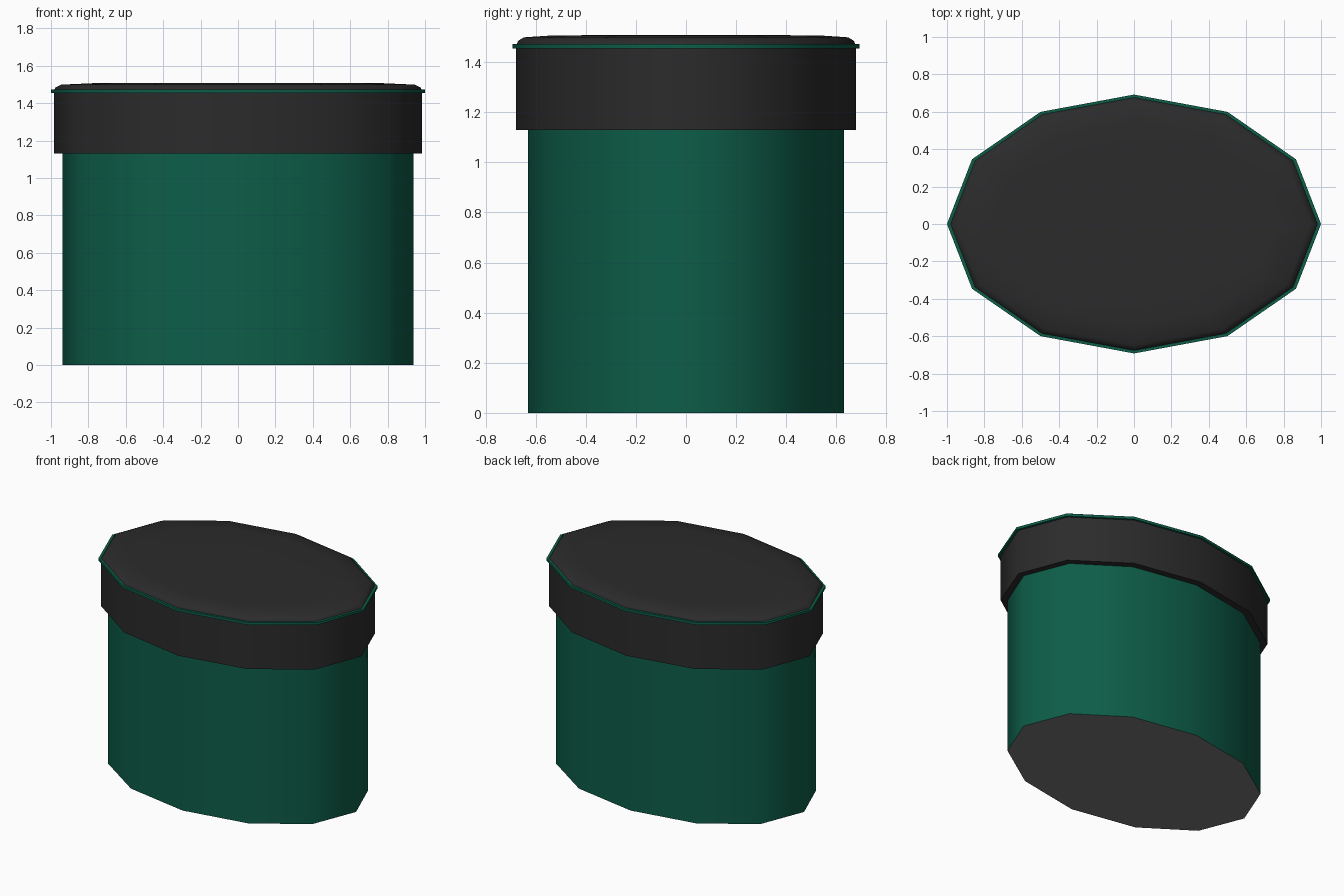
import bpy
import math

cube = bpy.data.objects.get("Cube")
if cube:
    bpy.data.objects.remove(cube, do_unlink=True)

SIDES = 12


def material(name, color):
    mat = bpy.data.materials.new(name)
    mat.use_nodes = True
    rgba = (*color, 1.0)
    mat.diffuse_color = rgba
    mat.node_tree.nodes["Principled BSDF"].inputs["Base Color"].default_value = rgba
    return mat


green = material("deep green", (0.004, 0.11, 0.065))
black = material("soft black", (0.024, 0.024, 0.024))
grey = material("base grey", (0.19, 0.19, 0.19))


def oval_stack(name, profile, mat, bottom_mat=None):
    """Closed twelve-sided oval solid from (x radius, y radius, height) rings."""
    verts, faces = [], []
    for rx, ry, z in profile:
        for i in range(SIDES):
            a = math.tau * i / SIDES
            verts.append((rx * math.cos(a), ry * math.sin(a), z))
    for r in range(len(profile) - 1):
        for i in range(SIDES):
            j = (i + 1) % SIDES
            low, high = r * SIDES, (r + 1) * SIDES
            faces.append((low + i, low + j, high + j, high + i))
    last = (len(profile) - 1) * SIDES
    faces.append(tuple(reversed(range(SIDES))))
    faces.append(tuple(range(last, last + SIDES)))

    mesh = bpy.data.meshes.new(name)
    mesh.from_pydata(verts, [], faces)
    mesh.materials.append(mat)
    if bottom_mat:
        mesh.materials.append(bottom_mat)
        for poly in mesh.polygons:
            if poly.normal.z < -0.9:
                poly.material_index = 1
    obj = bpy.data.objects.new(name, mesh)
    bpy.context.collection.objects.link(obj)
    bpy.ops.object.select_all(action="DESELECT")
    obj.select_set(True)
    bpy.context.view_layer.objects.active = obj
    bpy.ops.object.shade_smooth_by_angle(angle=math.radians(50))
    return obj


# Container body with a grey underside
oval_stack("body", [(0.938, 0.63, 0), (0.938, 0.63, 1.14)], green, grey)

# Lid skirt overhanging the body
oval_stack("lid_skirt", [(0.983, 0.678, 1.13), (0.983, 0.678, 1.458)], black)

# Thin coloured trim around the lid
oval_stack("lid_trim", [(1.0, 0.692, 1.454), (1.0, 0.692, 1.472)], green)

# Lid top with a rounded shoulder and a slight dome
oval_stack("lid_top", [
    (0.983, 0.678, 1.468),
    (0.975, 0.67, 1.485),
    (0.945, 0.648, 1.499),
    (0.77, 0.53, 1.507),
    (0.4, 0.275, 1.508),
], black)
